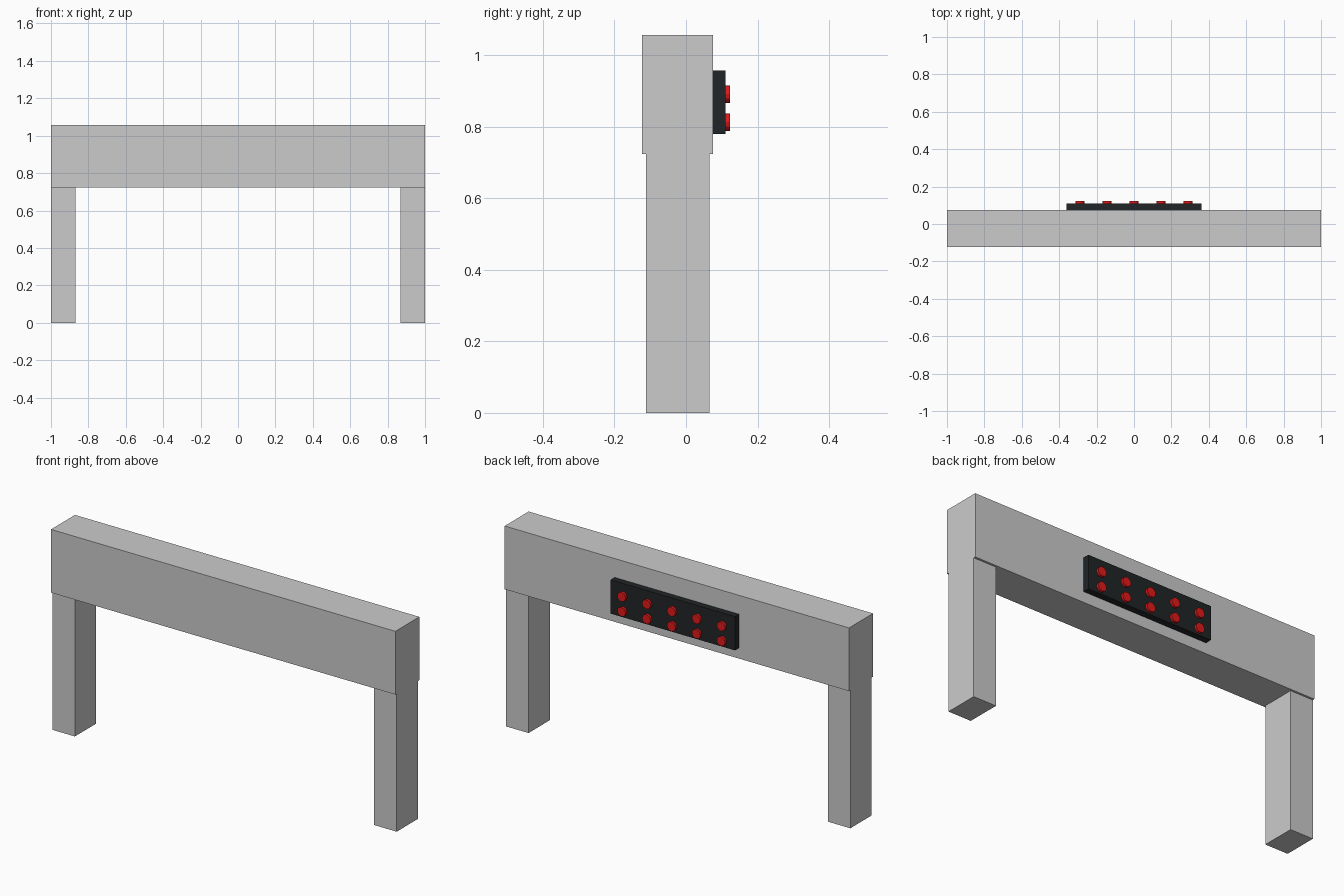
import bpy
import math

if "Cube" in bpy.data.objects:
    bpy.data.objects.remove(bpy.data.objects["Cube"])


def material(name, rgb):
    m = bpy.data.materials.new(name)
    m.diffuse_color = (*rgb, 1)
    m.use_nodes = True
    m.node_tree.nodes["Principled BSDF"].inputs["Base Color"].default_value = m.diffuse_color
    return m


def box(name, lo, hi, mat=None):
    centre = [(a + b) / 2 for a, b in zip(lo, hi)]
    bpy.ops.mesh.primitive_cube_add(size=1, location=centre)
    ob = bpy.context.object
    ob.name = name
    ob.scale = [b - a for a, b in zip(lo, hi)]
    bpy.ops.object.transform_apply(location=False, rotation=False, scale=True)
    if mat:
        ob.data.materials.append(mat)
    return ob


black = material("panel_black", (0.015, 0.018, 0.02))
red = material("lamp_red", (0.75, 0.01, 0.01))

# Overhead beam and the two legs
box("beam", (-1, -0.123, 0.724), (1, 0.076, 1.056))
box("left_leg", (-1, -0.112, 0), (-0.869, 0.065, 0.724))
box("right_leg", (0.869, -0.112, 0), (1, 0.065, 0.724))

# Signal panel on the back face
box("signal_panel", (-0.361, 0.076, 0.78), (0.361, 0.110, 0.957), black)

# Two rows of five round lamps
for row, z in enumerate((0.813, 0.891)):
    for col in range(5):
        bpy.ops.mesh.primitive_cylinder_add(
            vertices=12, radius=0.0245, depth=0.018,
            location=((col - 2) * 0.1445, 0.114, z),
            rotation=(math.pi / 2, 0, 0))
        lamp = bpy.context.object
        lamp.name = f"lamp_{row + 1}_{col + 1}"
        lamp.data.materials.append(red)
